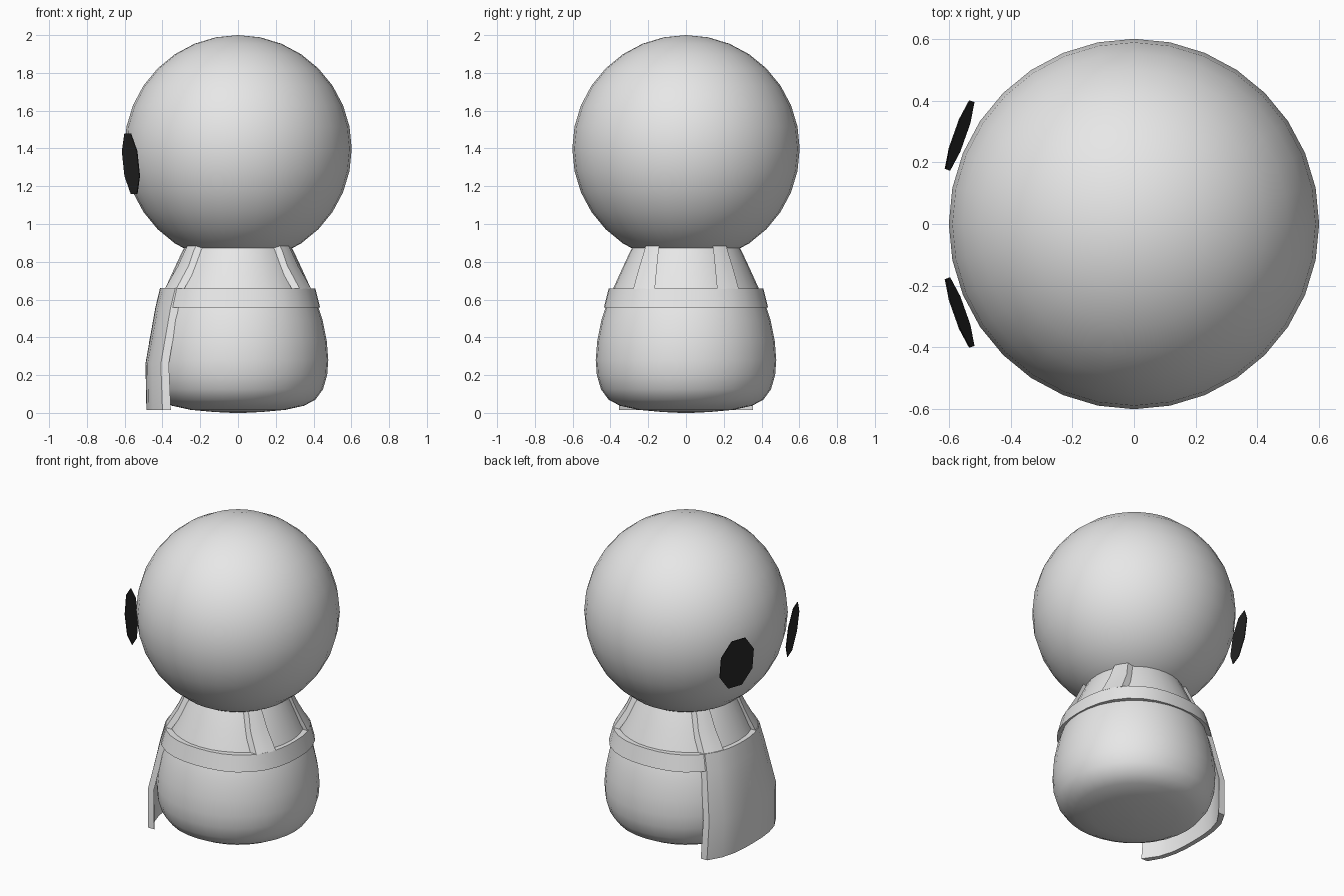
import bpy, bmesh, math
from mathutils import Vector

if "Cube" in bpy.data.objects:
    bpy.data.objects.remove(bpy.data.objects["Cube"])


def material(name, rgb):
    m = bpy.data.materials.new(name)
    m.diffuse_color = (*rgb, 1)
    m.use_nodes = True
    m.node_tree.nodes["Principled BSDF"].inputs["Base Color"].default_value = m.diffuse_color
    return m


GREY = material("plain grey", (0.8, 0.8, 0.8))
BLACK = material("eye black", (0.022, 0.022, 0.022))


def finish(name, bm, mat):
    bmesh.ops.recalc_face_normals(bm, faces=bm.faces)
    me = bpy.data.meshes.new(name)
    bm.to_mesh(me)
    bm.free()
    me.materials.append(mat)
    ob = bpy.data.objects.new(name, me)
    bpy.context.collection.objects.link(ob)
    bpy.ops.object.select_all(action='DESELECT')
    ob.select_set(True)
    bpy.context.view_layer.objects.active = ob
    bpy.ops.object.shade_smooth_by_angle(angle=math.radians(32))
    return ob


def loft(name, rings, wrap=False):
    """Skin closed rings of points; cap the ends, or join last ring to first."""
    bm = bmesh.new()
    vs = [[bm.verts.new(p) for p in ring] for ring in rings]
    n = len(vs[0])
    pairs = list(zip(vs, vs[1:])) + ([(vs[-1], vs[0])] if wrap else [])
    for a, b in pairs:
        for i in range(n):
            j = (i + 1) % n
            bm.faces.new((a[i], a[j], b[j], b[i]))
    if not wrap:
        bm.faces.new(vs[0])
        bm.faces.new(vs[-1])
    return finish(name, bm, GREY)


def rounded_ring(r, z, n, count=32):
    """Slightly squared circle (superellipse of exponent n)."""
    pts = []
    for i in range(count):
        a = 2 * math.pi * i / count
        c, s = math.cos(a), math.sin(a)
        k = r / (abs(c) ** n + abs(s) ** n) ** (1 / n)
        pts.append((k * c, k * s, z))
    return pts


def panel(name, rows, side, flip=1, cols=8, t=0.03):
    """Curved cloth panel; rows are (z, radius, exponent, y0, y1)."""
    rings = []
    for z, r, n, y0, y1 in rows:
        ys = [y0 + (y1 - y0) * i / cols for i in range(cols + 1)]

        def skin(y, rad):
            x = max(rad ** n - abs(y) ** n, 0) ** (1 / n)
            return (side * x, flip * y, z)
        rings.append([skin(y, r) for y in ys] + [skin(y, r - t) for y in reversed(ys)])
    return loft(name, rings)


# Head
bm = bmesh.new()
bmesh.ops.create_uvsphere(bm, u_segments=32, v_segments=16, radius=0.602)
bmesh.ops.translate(bm, verts=bm.verts, vec=(0, 0, 1.398))
finish("head", bm, GREY)

# Body
profile = [(0.03, 0), (0.13, 0.005), (0.25, 0.016), (0.35, 0.038), (0.41, 0.07),
           (0.45, 0.125), (0.472, 0.2), (0.478, 0.28), (0.47, 0.38), (0.448, 0.49),
           (0.422, 0.57), (0.385, 0.66), (0.335, 0.77), (0.288, 0.87), (0.26, 0.92)]
loft("body", [rounded_ring(r, z, 2.06) for r, z in profile])

# Belt
loft("belt", [rounded_ring(r, z, 2.35) for r, z in
              ((0.435, 0.558), (0.41, 0.658), (0.375, 0.658), (0.398, 0.558))], wrap=True)

# Apron hanging on the face side
panel("apron", [(0.66, 0.413, 2.35, -0.28, 0.28), (0.556, 0.438, 2.4, -0.295, 0.295),
                (0.26, 0.49, 2.7, -0.345, 0.345), (0.015, 0.485, 2.8, -0.355, 0.355)], -1)

# Four shoulder straps
strap = [(0.90, 0.285, 2.35, 0.14, 0.21), (0.86, 0.305, 2.35, 0.145, 0.22),
         (0.78, 0.34, 2.35, 0.153, 0.245), (0.655, 0.41, 2.35, 0.165, 0.28)]
for side in (-1, 1):
    for flip in (-1, 1):
        panel("strap", strap, side, flip, cols=3)

# Eyes: flat eight-sided plates
for s in (-1, 1):
    nrm = Vector((-0.93, 0.33 * s, -0.11)).normalized()
    across = Vector((0, 0, 1)).cross(nrm).normalized()
    up = nrm.cross(across)
    mid = Vector((-0.565, 0.287 * s, 1.32))
    bm = bmesh.new()
    loop = []
    for i in range(8):
        a = math.pi / 8 + i * math.pi / 4
        loop.append(bm.verts.new(mid + across * 0.128 * math.cos(a) + up * 0.174 * math.sin(a)))
    face = bm.faces.new(loop)
    ext = bmesh.ops.extrude_face_region(bm, geom=[face])
    moved = [v for v in ext["geom"] if isinstance(v, bmesh.types.BMVert)]
    bmesh.ops.translate(bm, verts=moved, vec=nrm * 0.004)
    finish("eye", bm, BLACK)
